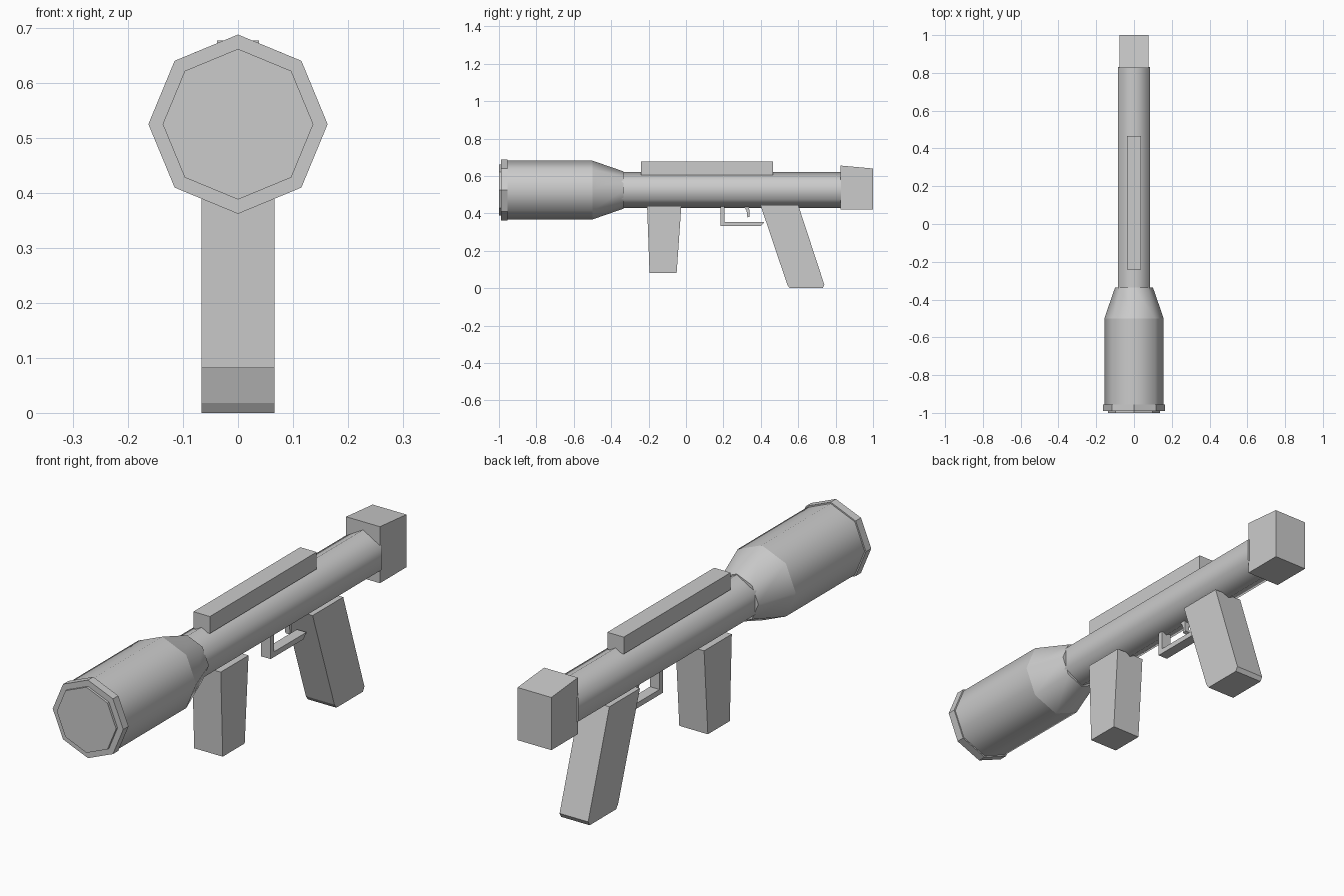
import bpy, math

cube = bpy.data.objects.get("Cube")
if cube:
    bpy.data.objects.remove(cube, do_unlink=True)

AXIS_Z = 0.525

grey = bpy.data.materials.new("plain grey")
grey.use_nodes = True
grey.diffuse_color = (0.6, 0.6, 0.6, 1)
grey.node_tree.nodes["Principled BSDF"].inputs["Base Color"].default_value = (0.6, 0.6, 0.6, 1)


def barrel_part(name, sides, y0, y1, r0, r1, smooth=True):
    """Tapered prism along y, with a corner at the top."""
    bpy.ops.mesh.primitive_cone_add(vertices=sides, radius1=r0, radius2=r1, depth=y1 - y0)
    ob = bpy.context.object
    ob.name = name
    ob.rotation_euler = (-math.pi / 2, 0, 0)
    ob.location = (0, (y0 + y1) / 2, AXIS_Z)
    bpy.ops.object.transform_apply(location=True, rotation=True, scale=True)
    if smooth:
        bpy.ops.object.shade_smooth_by_angle(angle=math.radians(65))
    ob.data.materials.append(grey)
    return ob


def side_profile(name, outline, half_width):
    """Flat side outline of (y, z) points, extruded across x."""
    n = len(outline)
    verts = [(x, y, z) for x in (-half_width, half_width) for y, z in outline]
    faces = [tuple(range(n))[::-1], tuple(range(n, 2 * n))]
    faces += [(i, (i + 1) % n, (i + 1) % n + n, i + n) for i in range(n)]
    mesh = bpy.data.meshes.new(name)
    mesh.from_pydata(verts, [], faces)
    mesh.materials.append(grey)
    ob = bpy.data.objects.new(name, mesh)
    bpy.context.collection.objects.link(ob)
    return ob


# Barrel and warhead
barrel_part("tube", 6, -0.36, 0.83, 0.097, 0.097)
barrel_part("head_cone", 8, -0.5, -0.335, 0.157, 0.1)
barrel_part("head_body", 8, -0.985, -0.5, 0.157, 0.157)
barrel_part("head_rim", 8, -0.99, -0.955, 0.163, 0.163, smooth=False)
barrel_part("head_cap", 8, -1.0, -0.98, 0.137, 0.137, smooth=False)

# Rear block and top rail
side_profile("rear_block", [(0.825, 0.42), (1, 0.42), (1, 0.64), (0.825, 0.656)], 0.078)
side_profile("top_rail", [(-0.24, 0.606), (0.465, 0.606), (0.465, 0.677), (-0.24, 0.677)], 0.038)

# Grips
side_profile("front_grip", [(-0.195, 0.082), (-0.05, 0.082), (-0.025, 0.44), (-0.208, 0.44)], 0.066)
side_profile("rear_grip", [(0.542, 0.018), (0.555, 0.0), (0.73, 0.0), (0.74, 0.018),
                           (0.6, 0.445), (0.398, 0.445)], 0.066)

# Trigger guard and trigger
side_profile("trigger_guard", [(0.184, 0.333), (0.4, 0.333), (0.42, 0.355), (0.206, 0.355),
                               (0.206, 0.437), (0.184, 0.437)], 0.022)
side_profile("trigger", [(0.328, 0.378), (0.341, 0.384), (0.337, 0.437), (0.309, 0.437),
                         (0.324, 0.415)], 0.011)
